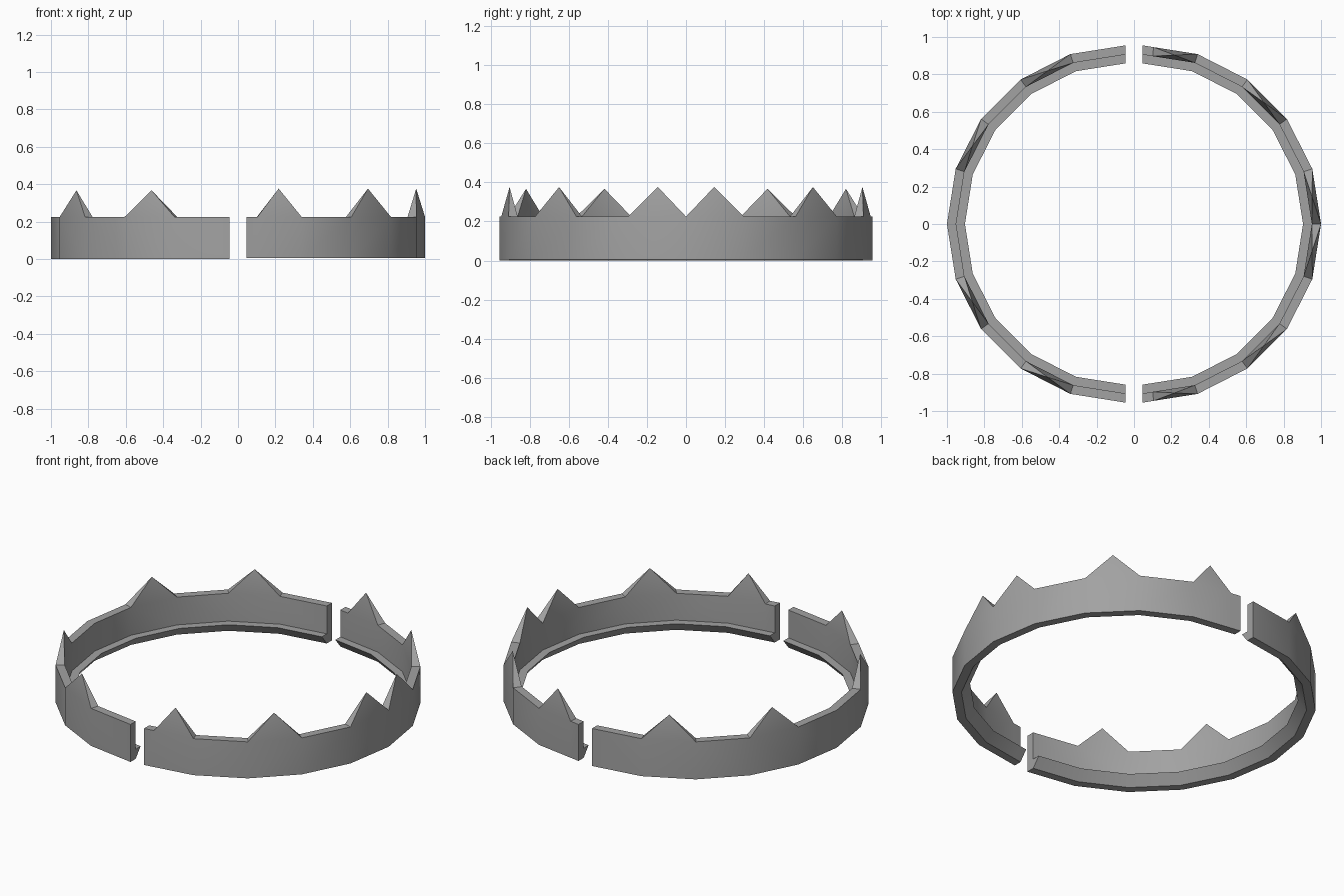
import bpy, bmesh, math
from mathutils import Vector

if "Cube" in bpy.data.objects:
    bpy.data.objects.remove(bpy.data.objects["Cube"])

STEPS = 10          # straight segments in each half ring
GAP = 0.045         # half of the gap between the halves
R_OUT, R_WALL, R_LIP = 0.955, 0.906, 0.859
TOP = 0.225

metal = bpy.data.materials.new("grey metal")
metal.diffuse_color = (0.36, 0.36, 0.36, 1)
metal.use_nodes = True
metal.node_tree.nodes["Principled BSDF"].inputs["Base Color"].default_value = metal.diffuse_color


def half_ring(name, side, bottom, peak, spiked, end_cut):
    """Sweep an L-shaped profile round half a circle and raise pyramids on chosen segments."""
    # unit directions along the half circle, from front to back
    path = []
    for i in range(STEPS + 1):
        a = -math.pi / 2 + math.pi * i / STEPS
        path.append(Vector((math.cos(a), math.sin(a))))
    spiked = [(path[i], path[i + 1]) for i in spiked]
    if end_cut:  # narrower spikes beside the gaps
        first = path[0].lerp(path[1], end_cut)
        last = path[-1].lerp(path[-2], end_cut)
        spiked += [(first, path[1]), (path[-2], last)]
        path = [path[0], first] + path[1:-1] + [last, path[-1]]

    # wall with an inner lip that is flat on top and sloped underneath
    lip = bottom + 0.058
    profile = [(R_OUT, bottom), (R_OUT, TOP), (R_WALL, TOP),
               (R_WALL, lip), (R_LIP, lip), (R_WALL, bottom)]
    bm = bmesh.new()
    rings = [[bm.verts.new((side * (GAP + d.x * r), d.y * r, z)) for r, z in profile]
             for d in path]
    n = len(profile)
    for i in range(len(path) - 1):
        a, b = rings[i], rings[i + 1]
        has_spike = any((path[i] - p).length < 1e-5 and (path[i + 1] - q).length < 1e-5
                        for p, q in spiked)
        for k in range(n):
            j = (k + 1) % n
            quad = [a[k], a[j], b[j], b[k]]
            if k == 1 and has_spike:
                # pyramid over the top face
                tip = sum((v.co for v in quad), Vector()) / 4
                tip.z = peak
                apex = bm.verts.new(tip)
                for m in range(4):
                    bm.faces.new((quad[m], quad[(m + 1) % 4], apex))
            else:
                bm.faces.new(quad)
    # end caps at the gaps: wall and lip
    for ring in (rings[0], rings[-1]):
        bm.faces.new((ring[0], ring[1], ring[2], ring[3], ring[5]))
        bm.faces.new((ring[3], ring[4], ring[5]))
    bmesh.ops.recalc_face_normals(bm, faces=bm.faces)

    mesh = bpy.data.meshes.new(name)
    bm.to_mesh(mesh)
    bm.free()
    mesh.materials.append(metal)
    obj = bpy.data.objects.new(name, mesh)
    bpy.context.collection.objects.link(obj)
    bpy.ops.object.select_all(action='DESELECT')
    obj.select_set(True)
    bpy.context.view_layer.objects.active = obj
    bpy.ops.object.shade_smooth_by_angle(angle=math.radians(30))


# right half has six spikes, left half has four
half_ring("right_half_ring", 1, 0.006, 0.376, [2, 4, 5, 7], 0.2)
half_ring("left_half_ring", -1, 0.0, 0.367, [1, 3, 6, 8], 0)
